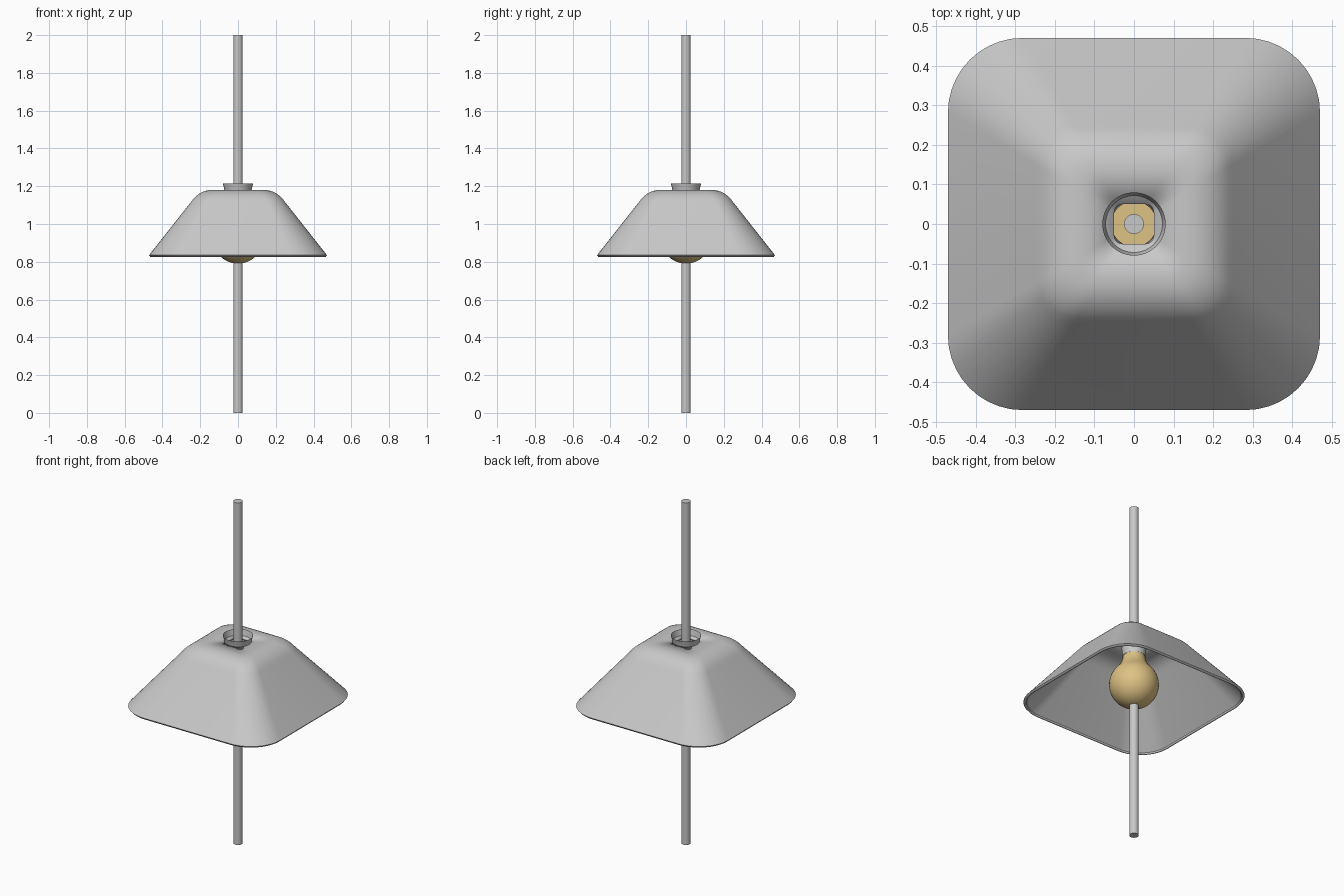
import bpy, bmesh, math

cube = bpy.data.objects.get("Cube")
if cube:
    bpy.data.objects.remove(cube, do_unlink=True)


def material(name, rgb):
    m = bpy.data.materials.new(name)
    m.use_nodes = True
    m.diffuse_color = (*rgb, 1)
    m.node_tree.nodes["Principled BSDF"].inputs["Base Color"].default_value = (*rgb, 1)
    return m


grey = material("light grey", (0.58, 0.58, 0.58))
amber = material("warm bulb", (0.73, 0.54, 0.23))


def circle(r, z, n=48):
    return [(r * math.cos(2 * math.pi * i / n), r * math.sin(2 * math.pi * i / n), z)
            for i in range(n)]


def rounded_square(half, z, ratio=0.4, steps=10):
    """Square ring whose corner radius is a fixed share of its half width."""
    r = half * ratio
    pts = []
    for q in range(4):
        mid = math.radians(45 + 90 * q)
        cx = math.copysign(half - r, math.cos(mid))
        cy = math.copysign(half - r, math.sin(mid))
        for s in range(steps + 1):
            a = math.radians(90 * (q + s / steps))
            pts.append((cx + r * math.cos(a), cy + r * math.sin(a), z))
    return pts


def loft(name, rings, mat, cap_start=False, cap_end=False, angle=40):
    """Skin rings listed from bottom to top."""
    bm = bmesh.new()
    loops = [[bm.verts.new(p) for p in ring] for ring in rings]
    n = len(loops[0])
    for low, high in zip(loops, loops[1:]):
        for i in range(n):
            j = (i + 1) % n
            bm.faces.new((low[i], low[j], high[j], high[i]))
    if cap_start:
        bm.faces.new(loops[0][::-1])
    if cap_end:
        bm.faces.new(loops[-1])
    me = bpy.data.meshes.new(name)
    bm.to_mesh(me)
    bm.free()
    me.materials.append(mat)
    ob = bpy.data.objects.new(name, me)
    bpy.context.collection.objects.link(ob)
    bpy.ops.object.select_all(action="DESELECT")
    ob.select_set(True)
    bpy.context.view_layer.objects.active = ob
    bpy.ops.object.shade_smooth_by_angle(angle=math.radians(angle))
    return ob


# Straight rod through the whole lamp
loft("rod", [circle(0.025, 0, 32), circle(0.025, 2, 32)], grey, True, True)

# Shade: sloping sides, rounded shoulder, flat top
profile = [(0.464, 0.825), (0.471, 0.835), (0.25, 1.115)]
start, end = math.radians(38), math.radians(90)
for k in range(1, 8):
    a = start + (end - start) * k / 7
    t = (math.sin(a) - math.sin(start)) / (1 - math.sin(start))
    profile.append((0.14 + 0.11 * math.cos(a) / math.cos(start), 1.115 + 0.065 * t))
profile.append((0.05, 1.18))
shade = loft("shade", [rounded_square(h, z) for h, z in profile], grey)
shell = shade.modifiers.new("shell", "SOLIDIFY")
shell.thickness = 0.012
shell.offset = -1

# Flared open socket holding the bulb
cup = [(0.03, 1.09), (0.06, 1.092), (0.063, 1.12), (0.068, 1.16), (0.074, 1.19), (0.08, 1.215)]
loft("socket", [circle(r, z) for r, z in cup], grey, True)

# Bulb: round globe blending into a narrow neck
globe_r, globe_z = 0.132, 0.922
bulb = []
for k in range(17):
    a = math.radians(-89 + 127 * k / 16)
    bulb.append((globe_r * math.cos(a), globe_z + globe_r * math.sin(a)))
bulb += [(0.083, 1.028), (0.068, 1.053), (0.061, 1.075), (0.058, 1.1)]
loft("bulb", [circle(r, z) for r, z in bulb], amber, True, True, 50)
